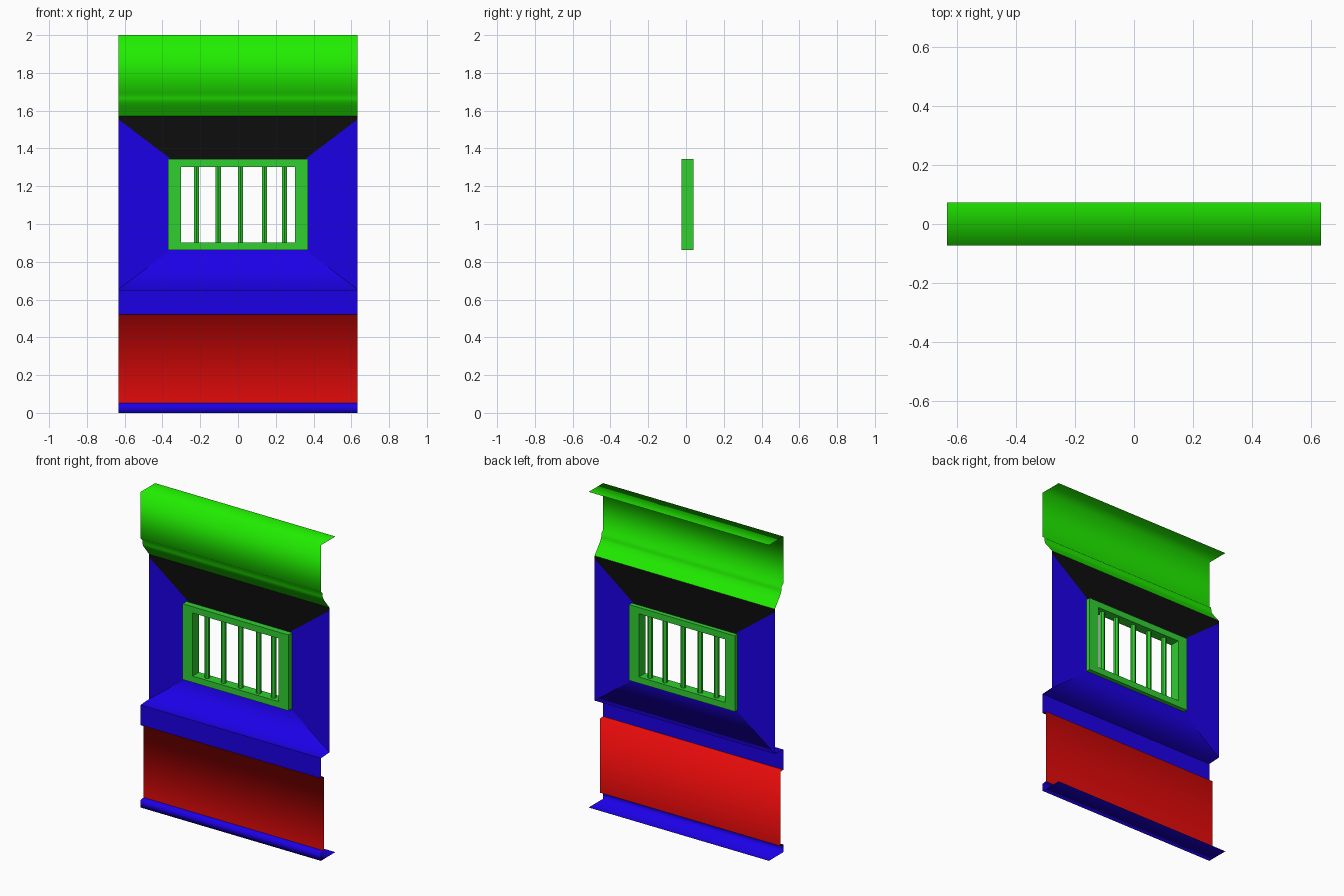
import bpy, bmesh, math

if "Cube" in bpy.data.objects:
    bpy.data.objects.remove(bpy.data.objects["Cube"])

HALF = 0.632     # half width of the wall
DEEP = 0.013     # y of the window wall
F, B = -0.0725, 0.0725   # front and back of the wall


def material(name, rgb):
    m = bpy.data.materials.new(name)
    m.diffuse_color = (*rgb, 1)
    m.use_nodes = True
    m.node_tree.nodes["Principled BSDF"].inputs["Base Color"].default_value = m.diffuse_color
    return m


GREEN = material("fascia_green", (0.015, 0.85, 0.0))
LEAF = material("frame_green", (0.03, 0.62, 0.03))
BLUE = material("blue", (0.012, 0.0, 0.8))
RED = material("red", (0.8, 0.003, 0.003))
BLACK = material("black", (0.004, 0.004, 0.004))


def add_mesh(name, verts, faces, mat, smooth=False):
    me = bpy.data.meshes.new(name)
    me.from_pydata(verts, [], faces)
    me.materials.append(mat)
    ob = bpy.data.objects.new(name, me)
    bpy.context.collection.objects.link(ob)
    for p in me.polygons:
        p.use_smooth = smooth
    return ob


def strip(name, profile, mat, smooth=True):
    """Sheet swept along x from a (y, z) profile listed top to bottom."""
    verts = [(x, y, z) for y, z in profile for x in (-HALF, HALF)]
    faces = [(2 * i, 2 * i + 2, 2 * i + 3, 2 * i + 1) for i in range(len(profile) - 1)]
    return add_mesh(name, verts, faces, mat, smooth)


# Top fascia with its return flange and lower moulding
strip("top_fascia", [(B, 2.0), (F, 2.0), (F, 1.705), (-0.056, 1.69), (-0.054, 1.665),
                     (-0.045, 1.645), (-0.025, 1.62), (DEEP, 1.572)], GREEN)

# Window wall: four panels meeting along mitred diagonals
TOP, BOT = 1.553, 0.655
IX, IT, IB = 0.302, 1.303, 0.903
add_mesh("wall_above_window",
         [(-HALF, DEEP, 1.572), (HALF, DEEP, 1.572), (-HALF, DEEP, TOP), (HALF, DEEP, TOP),
          (-IX, DEEP, IT), (IX, DEEP, IT)],
         [(0, 2, 3, 1), (2, 4, 5, 3)], BLACK)
for side, s in (("left", -1), ("right", 1)):
    face = (0, 1, 2, 3) if s < 0 else (3, 2, 1, 0)
    add_mesh(f"wall_{side}_of_window",
             [(s * HALF, DEEP, TOP), (s * HALF, DEEP, BOT), (s * IX, DEEP, IB), (s * IX, DEEP, IT)],
             [face], BLUE)
add_mesh("wall_below_window_and_ledge",
         [(-IX, DEEP, IB), (IX, DEEP, IB), (-HALF, DEEP, BOT), (HALF, DEEP, BOT),
          (-HALF, F, 0.65), (HALF, F, 0.65)],
         [(0, 2, 3, 1), (2, 4, 5, 3)], BLUE, True)

# Ledge front, red lower panel and base skirting
strip("ledge_front", [(F, 0.65), (F, 0.522)], BLUE)
strip("lower_panel", [(F, 0.522), (-0.042, 0.52), (-0.042, 0.05)], RED)
strip("base_skirting", [(-0.042, 0.052), (F, 0.048), (F, 0.0), (B, 0.0)], BLUE)

# Window frame: a rectangular ring
rings = []
for y, hx, lo, hi in ((-0.025, 0.37, 0.863, 1.343), (-0.025, IX, IB, IT),
                      (0.04, IX, IB, IT), (0.04, 0.37, 0.863, 1.343)):
    rings += [(-hx, y, lo), (hx, y, lo), (hx, y, hi), (-hx, y, hi)]
faces = []
for r in range(4):
    for i in range(4):
        j, n = (i + 1) % 4, (r + 1) % 4
        faces.append((r * 4 + i, r * 4 + j, n * 4 + j, n * 4 + i))
add_mesh("window_frame", rings, faces, LEAF)

# Upright window bars
for k, x in enumerate((-0.22, -0.105, 0.013, 0.14, 0.246)):
    bm = bmesh.new()
    bmesh.ops.create_cone(bm, cap_ends=True, segments=6, radius1=0.016, radius2=0.016,
                          depth=IT - IB + 0.02)
    bmesh.ops.translate(bm, verts=bm.verts, vec=(x, 0.0075, (IT + IB) / 2))
    me = bpy.data.meshes.new("window_bar")
    bm.to_mesh(me)
    bm.free()
    me.materials.append(LEAF)
    bpy.context.collection.objects.link(bpy.data.objects.new(f"window_bar_{k + 1}", me))
